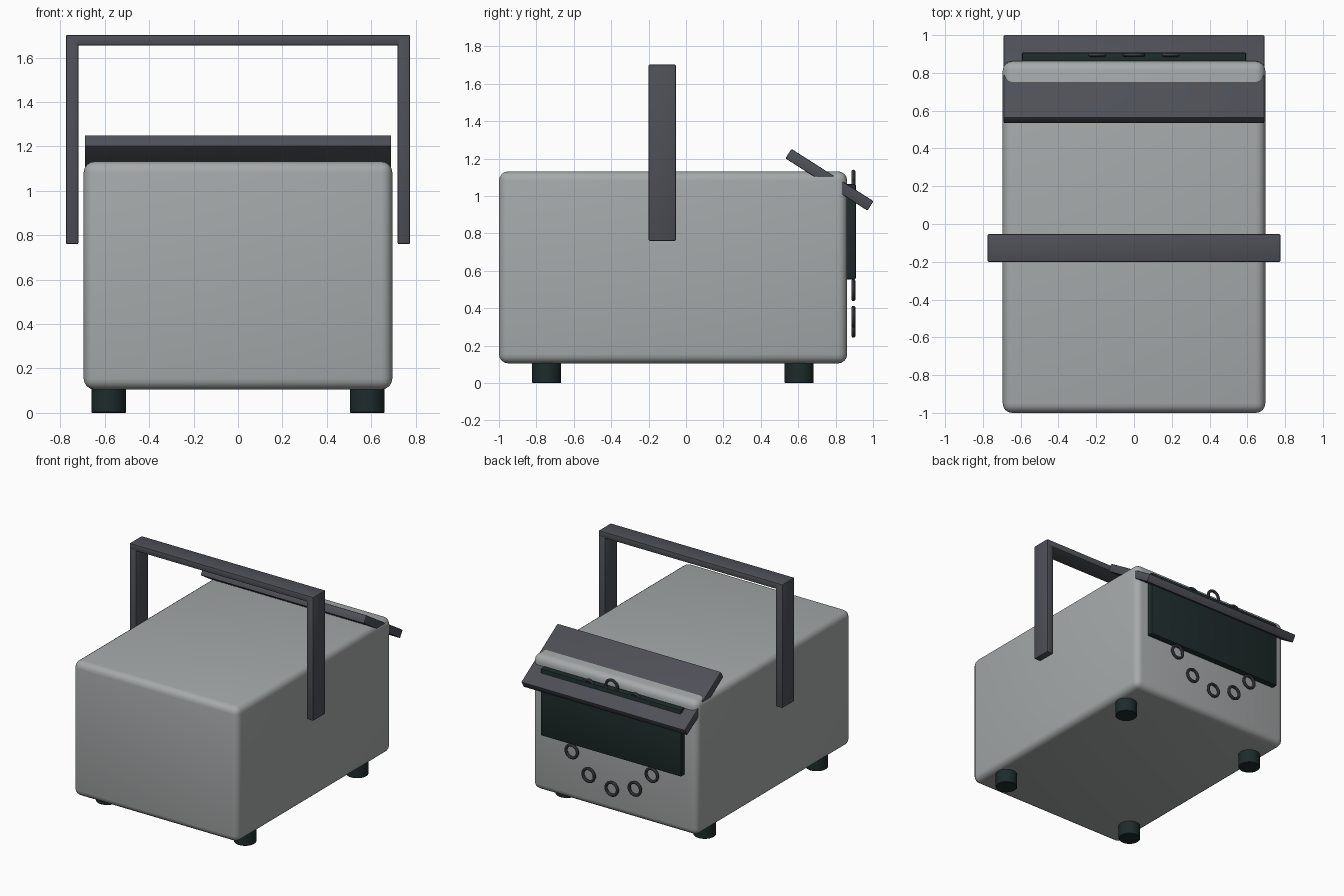
import bpy, math

if "Cube" in bpy.data.objects:
    bpy.data.objects.remove(bpy.data.objects["Cube"])


def material(name, color):
    m = bpy.data.materials.new(name)
    m.diffuse_color = (*color, 1)
    m.use_nodes = True
    m.node_tree.nodes["Principled BSDF"].inputs["Base Color"].default_value = m.diffuse_color
    return m


SHELL = material("light grey shell", (0.38, 0.40, 0.40))
TRIM = material("charcoal trim", (0.075, 0.08, 0.095))
DARK = material("near black green", (0.013, 0.024, 0.024))


def finish(ob, name, mat, bevel=0, segments=1):
    ob.name = name
    ob.data.materials.append(mat)
    if bevel:
        mod = ob.modifiers.new("edge rounding", 'BEVEL')
        mod.width, mod.segments = bevel, segments
        mod.limit_method = 'ANGLE'
        bpy.ops.object.modifier_apply(modifier=mod.name)
    bpy.ops.object.shade_smooth_by_angle(angle=math.radians(35))
    return ob


def box(name, lo, hi, mat, bevel, segments=1, tilt=0):
    center = [(a + b) / 2 for a, b in zip(lo, hi)]
    bpy.ops.mesh.primitive_cube_add(size=1, location=center)
    ob = bpy.context.object
    ob.scale = [b - a for a, b in zip(lo, hi)]
    bpy.ops.object.transform_apply(location=False, rotation=False, scale=True)
    ob.rotation_euler.x = tilt
    return finish(ob, name, mat, bevel, segments)


# Rounded case
box("case", (-0.695, -1.0, 0.105), (0.695, 0.862, 1.132), SHELL, 0.05, 4)

# Four round feet
for x in (-0.582, 0.582):
    for y in (-0.745, 0.605):
        bpy.ops.mesh.primitive_cylinder_add(vertices=32, radius=0.078, depth=0.12,
                                            location=(x, y, 0.06))
        finish(bpy.context.object, "foot", DARK, 0.003)

# Carrying handle: two side arms and a top bar
for side in (-1, 1):
    x = 0.747 * side
    box("handle_arm", (x - 0.028, -0.2, 0.76), (x + 0.028, -0.054, 1.69), TRIM, 0.006, 2)
box("handle_bar", (-0.775, -0.2, 1.655), (0.775, -0.054, 1.702), TRIM, 0.006, 2)

# Slanted hood plate through the upper rear edge
box("hood", (-0.69, 0.767 - 0.26, 1.087 - 0.03), (0.69, 0.767 + 0.26, 1.087 + 0.03),
    TRIM, 0.006, 2, tilt=math.radians(-32.5))

# Dark rear panel
box("rear_panel", (-0.593, 0.84, 0.555), (0.593, 0.908, 1.065), DARK, 0.008, 2)

# Circle of small rings, partly sunk in the panel
for i in range(12):
    a = math.tau * i / 12
    bpy.ops.mesh.primitive_torus_add(
        major_radius=0.048, minor_radius=0.011, major_segments=32, minor_segments=10,
        location=(0.39 * math.sin(a), 0.895, 0.692 + 0.39 * math.cos(a)),
        rotation=(math.pi / 2, 0, 0))
    finish(bpy.context.object, "dial_ring", TRIM)
